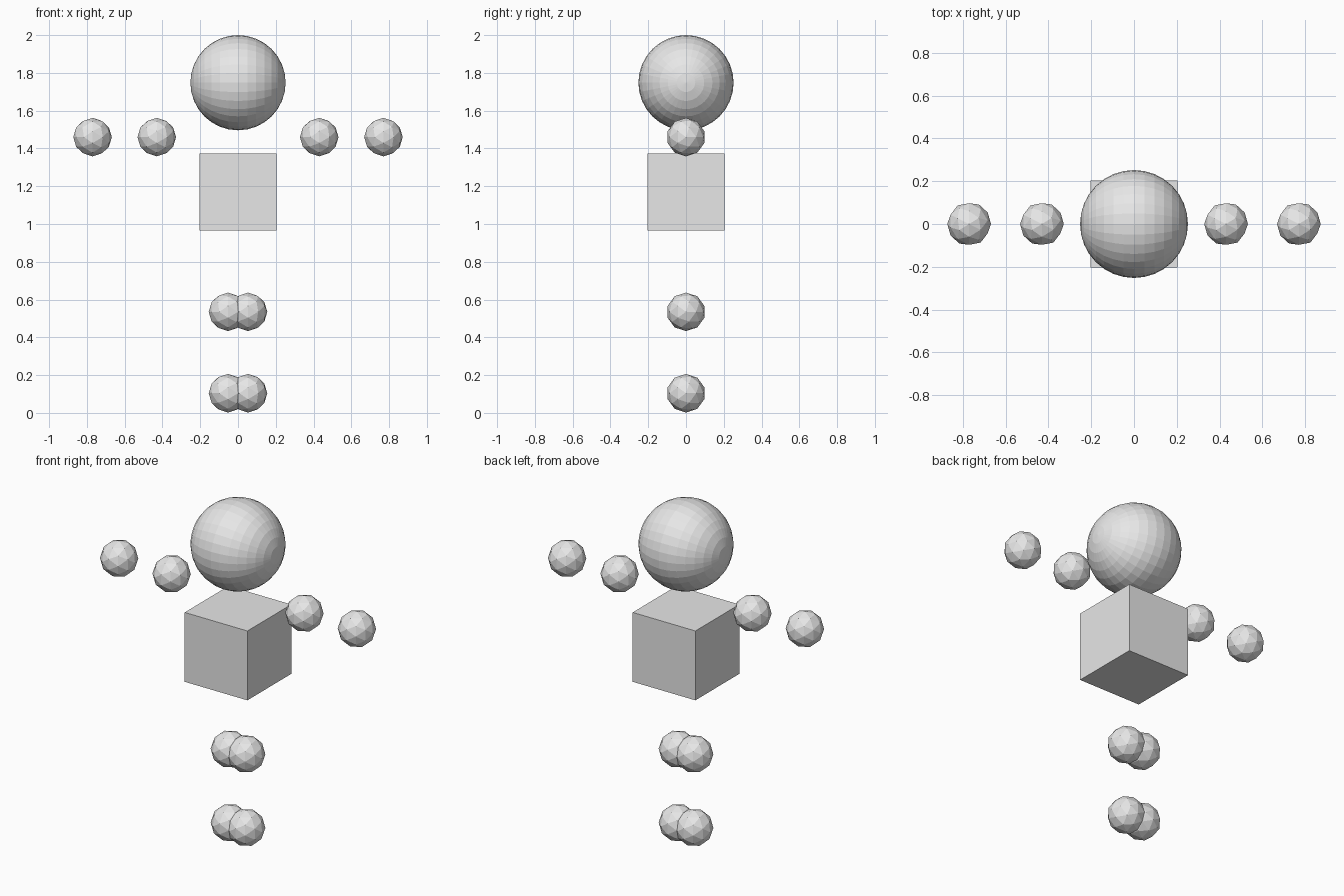
import bpy
import math
from mathutils import Matrix, Vector

if "Cube" in bpy.data.objects:
    bpy.data.objects.remove(bpy.data.objects["Cube"])

grey = bpy.data.materials.new("plain grey")
grey.diffuse_color = (0.8, 0.8, 0.8, 1)
grey.use_nodes = True
grey.node_tree.nodes["Principled BSDF"].inputs["Base Color"].default_value = grey.diffuse_color

# Turns the pole of a primitive from z to x (x to y, y to z)
POLE_TO_X = Matrix.Rotation(math.radians(120), 4, Vector((1, 1, 1)).normalized())


def finish(name):
    """Name the active object, lay its pole along x and colour it."""
    obj = bpy.context.object
    obj.name = name
    obj.data.transform(POLE_TO_X)
    obj.data.materials.append(grey)


# Head: faceted round ball
bpy.ops.mesh.primitive_uv_sphere_add(segments=32, ring_count=16, radius=0.252,
                                     location=(0, 0, 1.748))
finish("head")

# Torso: plain cube
bpy.ops.mesh.primitive_cube_add(size=0.406, location=(0, 0, 1.169))
finish("torso")

# Joints: faceted balls in left and right pairs
joints = {"elbow": (0.43, 1.46), "hand": (0.77, 1.46),
          "knee": (0.053, 0.535), "foot": (0.053, 0.104)}
for part, (x, z) in joints.items():
    for side, sign in (("left", -1), ("right", 1)):
        bpy.ops.mesh.primitive_ico_sphere_add(subdivisions=2, radius=0.102,
                                              location=(sign * x, 0, z))
        finish(f"{side}_{part}")
